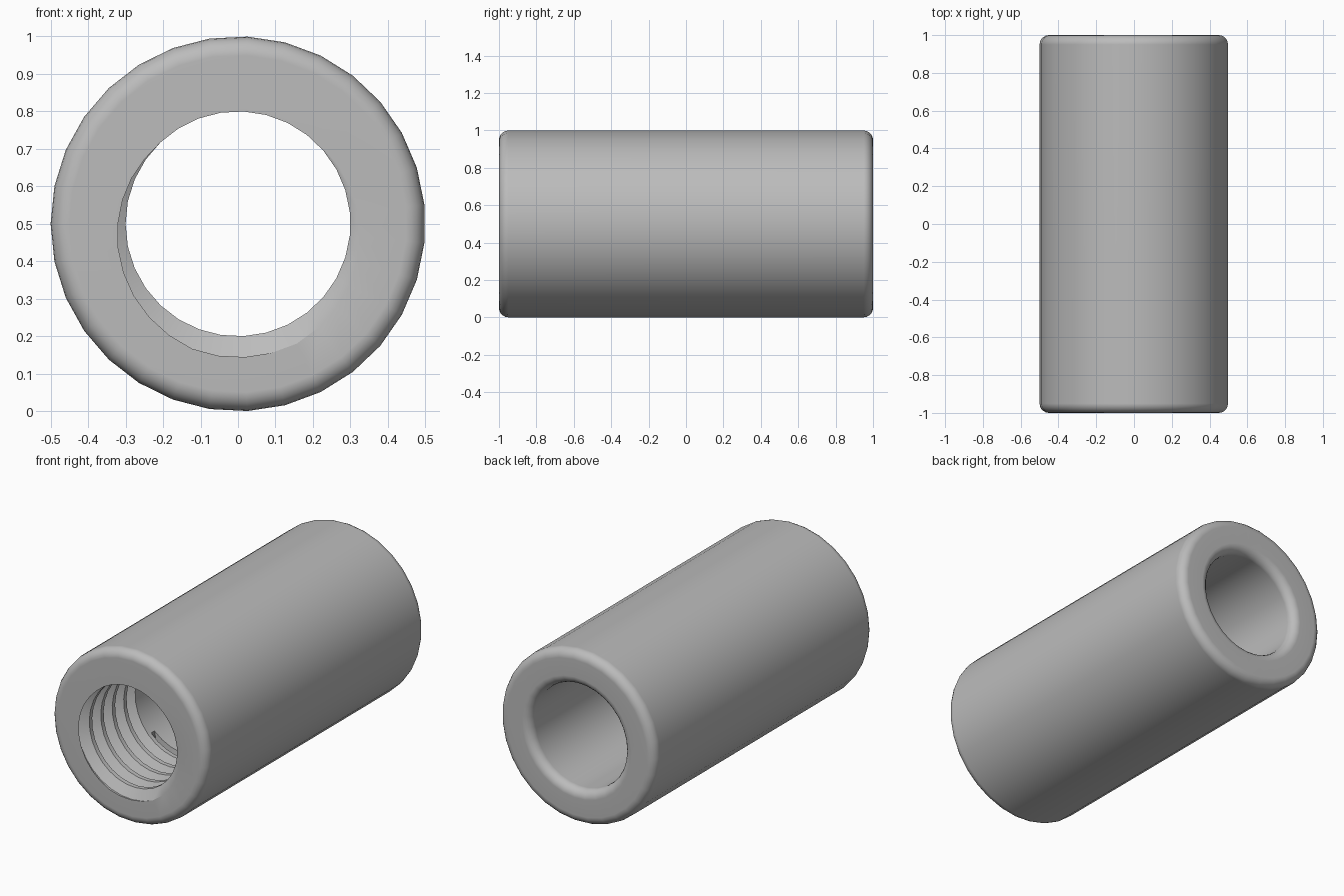
import bpy, bmesh, math

cube = bpy.data.objects.get("Cube")
if cube:
    bpy.data.objects.remove(cube, do_unlink=True)

SIDES = 31
OUTER, BORE, HALF = 0.5, 0.3, 1.0
FILLET, STEPS = 0.05, 5
PITCH, DEPTH, THREAD_END = 0.105, 0.056, 0.53
ROOT, CREST = PITCH / 8, PITCH / 4
START = math.radians(274)          # where the groove runs out of the front face


def groove_radius(offset):
    """Bore radius at an axial offset from the middle of a groove."""
    offset = abs((offset + PITCH / 2) % PITCH - PITCH / 2)
    flank = (PITCH - ROOT - CREST) / 2
    t = min(max((offset - ROOT / 2) / flank, 0), 1)
    return BORE + DEPTH * (1 - t)


def thread_profile(angle):
    """Points (radius, y) of the threaded bore along one side of the tube."""
    first = PITCH * (START - angle) / math.tau
    points = []
    for k in range(-2, 8):
        centre = first + k * PITCH
        for off in (-(PITCH - CREST) / 2, -ROOT / 2, ROOT / 2, (PITCH - CREST) / 2):
            d = centre + off
            if d <= 0:
                points.append((groove_radius(-first), -HALF))
            elif d >= THREAD_END:
                points.append((BORE, THREAD_END - HALF))
            else:
                points.append((groove_radius(off), d - HALF))
    return points


def fillet(r, y, start):
    """Quarter circle around (r, y), turning clockwise from a start angle."""
    angles = [math.radians(start - 90 * i / STEPS) for i in range(STEPS + 1)]
    return [(r + FILLET * math.cos(a), y + FILLET * math.sin(a)) for a in angles]


# Rounded inner rim at the back and rounded outer rims at both ends
shell = (fillet(BORE + FILLET, HALF - FILLET, 180)
         + fillet(OUTER - FILLET, HALF - FILLET, 90)
         + fillet(OUTER - FILLET, FILLET - HALF, 0))

# Sweep the closed profile around the axis, shifting the thread as it turns
bm = bmesh.new()
columns = []
for j in range(SIDES + 1):
    a = math.pi + math.tau * j / SIDES
    columns.append([bm.verts.new((r * math.cos(a), y, 0.5 + r * math.sin(a)))
                    for r, y in thread_profile(a) + shell])
for left, right in zip(columns, columns[1:]):
    for i in range(len(left)):
        bm.faces.new((left[i - 1], left[i], right[i], right[i - 1]))
bmesh.ops.remove_doubles(bm, verts=bm.verts, dist=1e-5)
bmesh.ops.dissolve_degenerate(bm, dist=1e-5, edges=bm.edges)
bmesh.ops.recalc_face_normals(bm, faces=bm.faces)

mesh = bpy.data.meshes.new("threaded_sleeve")
bm.to_mesh(mesh)
bm.free()
sleeve = bpy.data.objects.new("threaded_sleeve", mesh)
bpy.context.collection.objects.link(sleeve)

# Plain grey metal
grey = bpy.data.materials.new("grey")
grey.use_nodes = True
colour = (0.5, 0.5, 0.5, 1)
grey.diffuse_color = colour
grey.node_tree.nodes["Principled BSDF"].inputs["Base Color"].default_value = colour
mesh.materials.append(grey)

# Smooth shading with crisp thread edges and flat end faces
bpy.ops.object.select_all(action='DESELECT')
sleeve.select_set(True)
bpy.context.view_layer.objects.active = sleeve
bpy.ops.object.shade_smooth_by_angle(angle=math.radians(35))
weighted = sleeve.modifiers.new("weighted_normals", 'WEIGHTED_NORMAL')
weighted.keep_sharp = True
